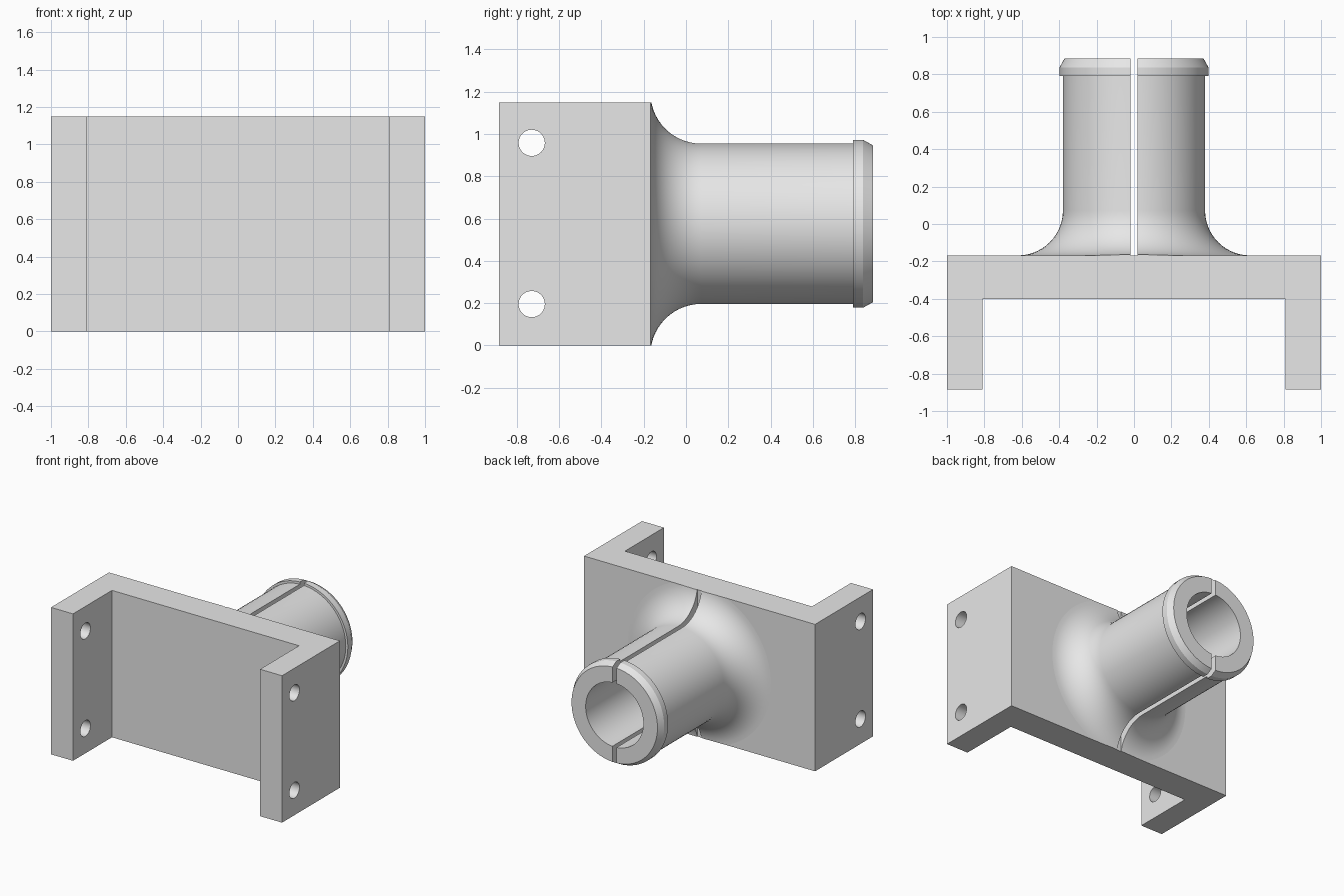
import bpy, bmesh, math
from mathutils import Matrix, Vector

if "Cube" in bpy.data.objects:
    bpy.data.objects.remove(bpy.data.objects["Cube"], do_unlink=True)

HEIGHT, FACE_Y, MID_Z = 1.15, -0.168, 0.575   # bracket height, plate rear face, tube axis
TUBE_R, BORE_R, FILLET = 0.38, 0.25, 0.24

grey = bpy.data.materials.new("light_grey")
grey.use_nodes = True
grey.diffuse_color = (0.8, 0.8, 0.8, 1)
grey.node_tree.nodes["Principled BSDF"].inputs["Base Color"].default_value = grey.diffuse_color


def make(name, bm):
    bmesh.ops.recalc_face_normals(bm, faces=bm.faces)
    mesh = bpy.data.meshes.new(name)
    bm.to_mesh(mesh)
    bm.free()
    mesh.materials.append(grey)
    ob = bpy.data.objects.new(name, mesh)
    bpy.context.collection.objects.link(ob)
    return ob


def box(name, low, high):
    bm = bmesh.new()
    low, high = Vector(low), Vector(high)
    bmesh.ops.create_cube(bm, size=1, matrix=Matrix.Translation((low + high) / 2)
                          @ Matrix.Diagonal(high - low).to_4x4())
    return make(name, bm)


def boolean(target, cutter, operation):
    cutter.hide_render = True
    mod = target.modifiers.new("cut", "BOOLEAN")
    mod.object, mod.operation, mod.solver = cutter, operation, "EXACT"
    bpy.context.view_layer.objects.active = target
    bpy.ops.object.modifier_apply(modifier=mod.name)
    bpy.data.objects.remove(cutter, do_unlink=True)


def smooth(ob):
    bpy.ops.object.select_all(action="DESELECT")
    ob.select_set(True)
    bpy.context.view_layer.objects.active = ob
    bpy.ops.object.shade_smooth_by_angle(angle=math.radians(25))


# U-shaped bracket: half outline mirrored, then extruded upward
half = [(1, FACE_Y), (1, -0.884), (0.81, -0.884), (0.81, -0.402)]
outline = half + [(-x, y) for x, y in reversed(half)]
bm = bmesh.new()
face = bm.faces.new([bm.verts.new((x, y, 0)) for x, y in outline])
raised = bmesh.ops.extrude_face_region(bm, geom=[face])["geom"]
bmesh.ops.translate(bm, vec=(0, 0, HEIGHT),
                    verts=[v for v in raised if isinstance(v, bmesh.types.BMVert)])
bracket = make("mounting_bracket", bm)

# Bolt holes through both flanges
for z in (0.195, 0.958):
    bm = bmesh.new()
    bmesh.ops.create_cone(bm, cap_ends=True, segments=40, radius1=0.062, radius2=0.062, depth=3,
                          matrix=Matrix.Translation((0, -0.73, z)) @ Matrix.Rotation(math.pi / 2, 4, "Y"))
    boolean(bracket, make("hole_cutter", bm), "DIFFERENCE")
smooth(bracket)

# Tube with flared root and chamfered lip: profile of (radius, y) spun around y
ROOT = FACE_Y - 0.02
profile = [(BORE_R, 0.884), (BORE_R, ROOT), (TUBE_R + FILLET, ROOT)]
for i in range(15):
    a = math.pi / 2 * i / 14
    profile.append((TUBE_R + FILLET * (1 - math.sin(a)), FACE_Y + FILLET * (1 - math.cos(a))))
profile += [(TUBE_R, 0.79), (0.398, 0.79), (0.398, 0.838), (0.372, 0.884)]
bm = bmesh.new()
verts = [bm.verts.new((r, y, MID_Z)) for r, y in profile]
edges = [bm.edges.new((verts[i - 1], verts[i])) for i in range(len(verts))]
bmesh.ops.spin(bm, geom=verts + edges, cent=(0, 0, MID_Z), axis=(0, 1, 0),
               angle=math.tau, steps=72)
bmesh.ops.remove_doubles(bm, verts=bm.verts, dist=1e-4)
tube = make("split_tube", bm)

# Trim the flare to the bracket height, then saw the lengthwise slot
boolean(tube, box("trim_cutter", (-2, -1, 0), (2, 2, HEIGHT)), "INTERSECT")
boolean(tube, box("slot_cutter", (-0.018, -1, -1), (0.018, 2, 2)), "DIFFERENCE")
smooth(tube)
